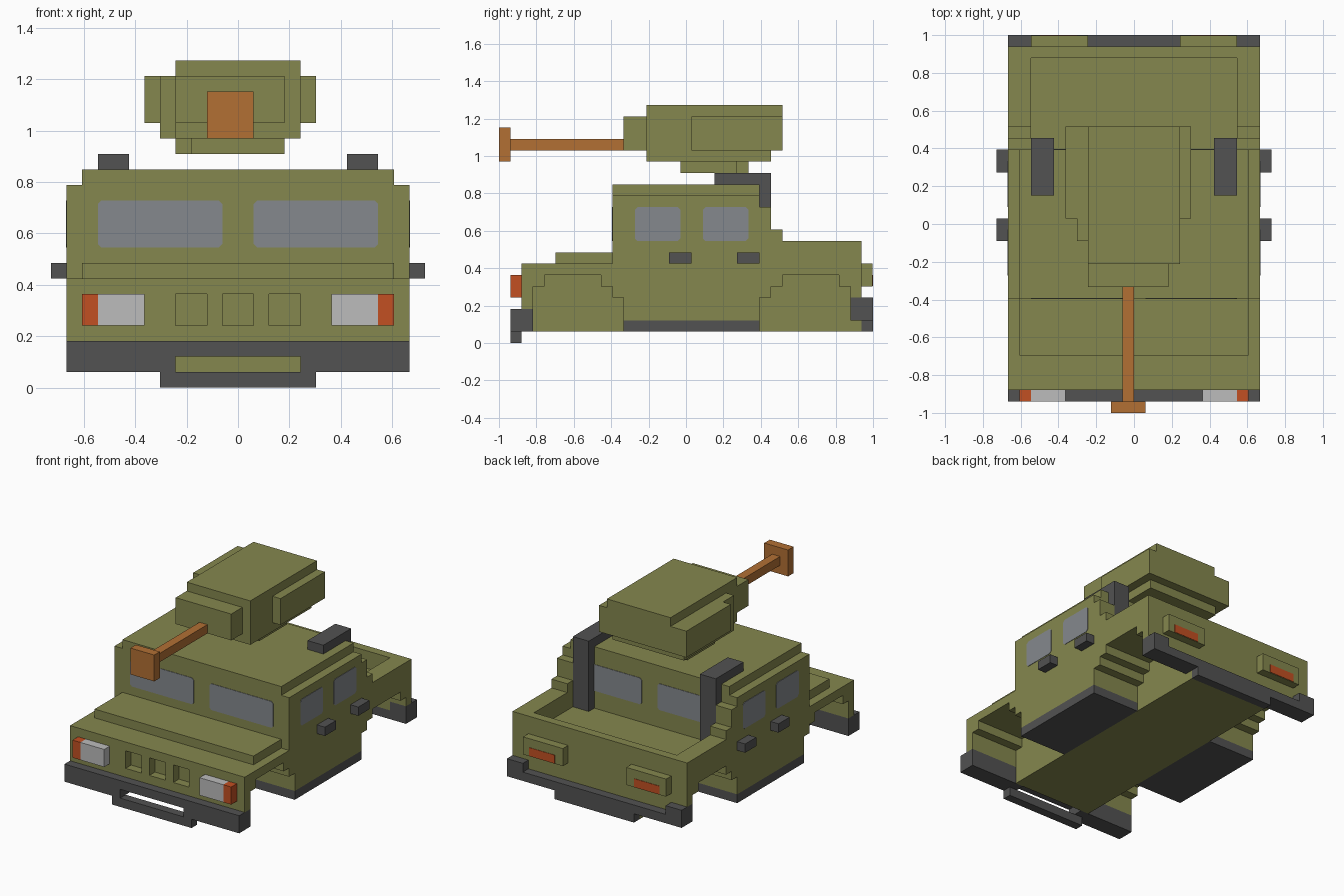
import bpy, bmesh

if "Cube" in bpy.data.objects:
    bpy.data.objects.remove(bpy.data.objects["Cube"], do_unlink=True)

U = 2 / 33  # one block; all sizes below are in blocks


def material(name, rgb):
    lin = [((c / 255 + 0.055) / 1.055) ** 2.4 for c in rgb] + [1.0]
    m = bpy.data.materials.new(name)
    m.use_nodes = True
    m.diffuse_color = lin
    bsdf = m.node_tree.nodes["Principled BSDF"]
    bsdf.inputs["Base Color"].default_value = lin
    bsdf.inputs["Roughness"].default_value = 0.9
    return m


GREEN = material("olive green", (133, 135, 78))
DARK = material("dark grey", (82, 82, 82))
GLASS = material("window grey", (133, 137, 141))
ORANGE = material("signal orange", (194, 80, 34))
LIGHT = material("lamp grey", (188, 188, 188))
BROWN = material("copper brown", (178, 112, 52))


def finish(name, bm, mat):
    bmesh.ops.recalc_face_normals(bm, faces=bm.faces)
    bmesh.ops.scale(bm, vec=(U, U, U), verts=bm.verts)
    me = bpy.data.meshes.new(name)
    bm.to_mesh(me)
    bm.free()
    me.materials.append(mat)
    ob = bpy.data.objects.new(name, me)
    bpy.context.collection.objects.link(ob)
    return ob


def add_prism(bm, pts, axis, a, b):
    """Extrude a 2D outline along an axis from a to b."""
    def place(p, t):
        return {"x": (t, p[0], p[1]), "y": (p[0], t, p[1]), "z": (p[0], p[1], t)}[axis]
    face = bm.faces.new([bm.verts.new(place(p, a)) for p in pts])
    ext = bmesh.ops.extrude_face_region(bm, geom=[face])
    for v in ext["geom"]:
        if isinstance(v, bmesh.types.BMVert):
            v.co["xyz".index(axis)] = b


def boxes(name, mat, *specs, mirror=False):
    """Each spec is x0, x1, y0, y1, z0, z1."""
    bm = bmesh.new()
    for x0, x1, y0, y1, z0, z1 in specs:
        for s in ((1, -1) if mirror else (1,)):
            add_prism(bm, [(s * x0, y0), (s * x1, y0), (s * x1, y1), (s * x0, y1)], "z", z0, z1)
    return finish(name, bm, mat)


def pane(name, axis, at, out, u0, u1, v0, v1, c=0.22):
    """Thin window plate with clipped corners."""
    bm = bmesh.new()
    pts = [(u0 + c, v0), (u1 - c, v0), (u1, v0 + c), (u1, v1 - c),
           (u1 - c, v1), (u0 + c, v1), (u0, v1 - c), (u0, v0 + c)]
    add_prism(bm, pts, axis, at - out * 0.03, at + out * 0.05)
    return finish(name, bm, GLASS)


# Hull and stepped wheel arches
boxes("centre_hull", GREEN, (-5, 5, -13.5, 15.5, 1, 7))
arch = [(-14.5, 3), (-13.5, 3), (-13.5, 5), (-12.5, 5), (-12.5, 6), (-7.5, 6),
        (-7.5, 5), (-6.5, 5), (-6.5, 4), (-5.5, 4), (-5.5, 2), (6.5, 2),
        (6.5, 4), (7.5, 4), (7.5, 5), (8.5, 5), (8.5, 6), (13.5, 6),
        (13.5, 5), (14.5, 5), (14.5, 4), (15.5, 4), (15.5, 7), (-14.5, 7)]
for side, s in (("left", 1), ("right", -1)):
    bm = bmesh.new()
    add_prism(bm, arch, "x", 5 * s, 11 * s)
    finish(side + "_body_side", bm, GREEN)
boxes("side_sills", DARK, (5, 11, -5.5, 6.5, 1, 2), mirror=True)

# Front grille with three recesses
boxes("grille", GREEN, (-5, 5, -14.5, -13.5, 3, 4), (-5, 5, -14.5, -13.5, 6, 7),
      *[(a, b, -14.5, -13.5, 4, 6) for a, b in ((-5, -4), (-2, -1), (1, 2), (4, 5))])
boxes("raised_hood", GREEN, (-10, 10, -11.5, -6.5, 7, 8))

# Cabin, roof and rear shoulders
boxes("cabin", GREEN, (-11, 11, -6.5, 6.5, 7, 13))
boxes("roof", GREEN, (-10, 10, -6.5, 6.5, 13, 14))
boxes("cabin_shoulders", GREEN, (9, 11, 6.5, 7.5, 9, 12), (9, 11, 7.5, 8.5, 9, 10), mirror=True)

# Cargo bed
boxes("bed_walls", GREEN, (9, 11, 6.5, 15.5, 7, 9), mirror=True)
boxes("tailgate", GREEN, (-9, 9, 14.5, 15.5, 7, 9))
boxes("tailgate_base", GREEN, (5, 9, 14.5, 15.5, 3, 4), mirror=True)

# Windows
for side, s in (("left", 1), ("right", -1)):
    u0, u1 = sorted((s * 1, s * 9))
    pane(side + "_windscreen", "y", -6.5, -1, u0, u1, 9, 12)
    pane(side + "_rear_window", "y", 6.5, 1, u0, u1, 9, 12)
    pane(side + "_front_door_window", "x", 11 * s, s, -4.5, -0.5, 9, 12)
    pane(side + "_rear_door_window", "x", 11 * s, s, 1.5, 5.5, 9, 12)

# Door handles and exhaust stacks
boxes("door_handles", DARK, (11, 12, -1.5, 0.5, 7, 8), (11, 12, 4.5, 6.5, 7, 8), mirror=True)
boxes("exhaust_stacks", DARK, (7, 9, 6.5, 7.5, 7, 15), (7, 9, 2.5, 6.5, 14, 15), mirror=True)

# Front bumper with a slot
boxes("front_bumper", DARK, (-11, 11, -15.5, -13.5, 2, 3),
      (-11, -4, -15.5, -13.5, 1, 2), (4, 11, -15.5, -13.5, 1, 2),
      (-5, 5, -15.5, -14.5, 0, 1))

# Rear bumper
boxes("rear_bumper", DARK, (-9, 9, 15.5, 16.5, 2, 3), (-5, 5, 15.5, 16.5, 1, 2))
boxes("rear_bumper_ends", DARK, (9, 11, 14.5, 16.5, 2, 4), (5, 9, 14.5, 15.5, 2, 3), mirror=True)

# Lamps
boxes("headlights", LIGHT, (6, 9, -15.5, -14.5, 4, 6), mirror=True)
boxes("turn_signals", ORANGE, (9, 10, -15.5, -14.5, 4, 6), mirror=True)
boxes("rear_lamp_housings", GREEN, (4, 9, 15.5, 16.45, 5, 7), mirror=True)
boxes("rear_lamps", ORANGE, (5, 8.2, 16.4, 16.5, 5.05, 6), mirror=True)

# Turret
boxes("turret_ring", GREEN, (-3, 3, -0.5, 4.5, 15, 16), (-4, 2, 0.5, 5.5, 15, 16))
boxes("turret_base", GREEN, (-4, 4, -3.5, 7.5, 16, 17))
boxes("turret_body", GREEN, (-4, 4, -3.5, 8.5, 17, 21))
boxes("turret_right_pod", GREEN, (-5, -4, -1.5, 7.5, 16, 20), (-6, -4, 0.5, 8.5, 17, 20))
boxes("turret_left_pod", GREEN, (4, 5, 0.5, 8.5, 17, 20))
boxes("gun_mantlet", GREEN, (-4, 3, -5.5, -3.5, 17, 20))
boxes("gun_barrel", BROWN, (-1, 0, -15.5, -5.5, 17, 18))
boxes("gun_muzzle", BROWN, (-2, 1, -16.5, -15.5, 16, 19))
